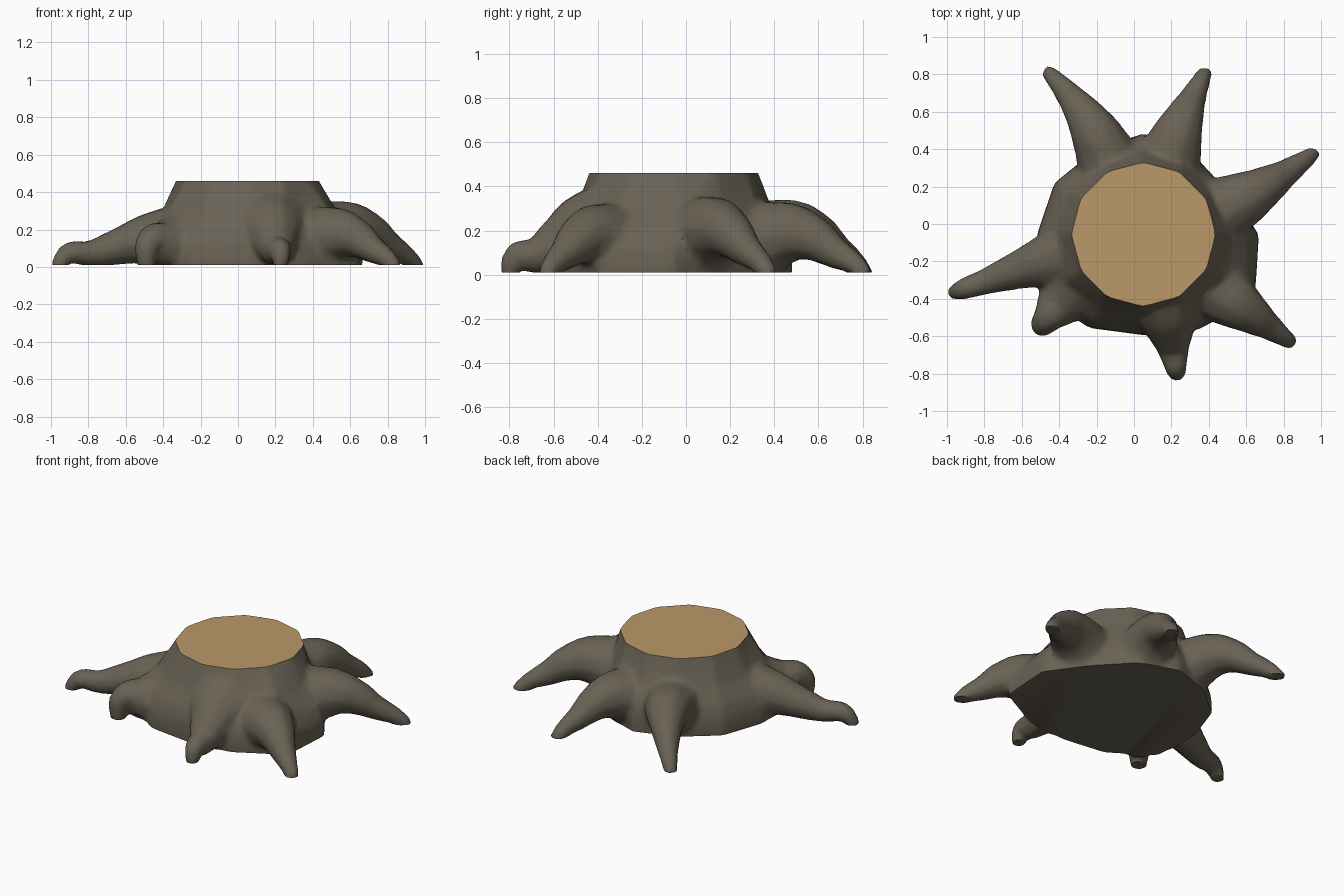
import bpy, bmesh, math
from mathutils import Vector

if "Cube" in bpy.data.objects:
    bpy.data.objects.remove(bpy.data.objects["Cube"])

bark = bpy.data.materials.new("bark")
bark.diffuse_color = (0.142, 0.122, 0.090, 1)
bark.use_nodes = True
bark.node_tree.nodes["Principled BSDF"].inputs["Base Color"].default_value = bark.diffuse_color
wood = bpy.data.materials.new("cut_wood")
wood.diffuse_color = (0.49, 0.315, 0.139, 1)
wood.use_nodes = True
wood.node_tree.nodes["Principled BSDF"].inputs["Base Color"].default_value = wood.diffuse_color

TOP, BOTTOM = 0.46, 0.01
CENTRE = Vector((0.05, -0.055, 0))
bm = bmesh.new()

# Trunk: round at the saw cut, flaring to an uneven foot (radius every 30 degrees)
foot = [.62, .50, .51, .54, .52, .55, .57, .64, .58, .54, .59, .69]
levels = [(-.06, .93), (.03, 1), (.12, .96), (.20, .79), (.29, .43), (.46, 0), (.56, -.2)]
rings = []
for z, t in levels:
    ring = []
    for i, f in enumerate(foot):
        a = math.radians(30 * i)
        r = .385 * (1 - t) + f * t
        ring.append(bm.verts.new(CENTRE + Vector((r * math.cos(a), r * math.sin(a), z))))
    rings.append(ring)
for a, b in zip(rings, rings[1:]):
    for i in range(12):
        j = (i + 1) % 12
        bm.faces.new((a[i], a[j], b[j], b[i]))
bm.faces.new(rings[0][::-1])
bm.faces.new(rings[-1])

# Root side profiles: position along the root, height, radius
ARCH = [(0, .13, .20), (.25, .175, .17), (.44, .205, .138), (.60, .18, .105),
        (.76, .11, .074), (.89, .06, .055), (1, -.01, .04)]
KNEE = [(0, .16, .20), (.28, .155, .145), (.53, .11, .102), (.76, .07, .07),
        (.90, .075, .06), (1, -.01, .038)]
STUB = [(0, .14, .19), (.6, .12, .135), (.9, .14, .078), (1, -.02, .045)]


def add_root(profile, start, tip, bend=0, lift=1, fat=1):
    """Tapered tube from start to tip, bowed sideways by bend."""
    start, tip = Vector((*start, 0)), Vector((*tip, 0))
    side = Vector((0, 0, 1)).cross((tip - start).normalized())
    cu = bpy.data.curves.new("root_path", 'CURVE')
    cu.dimensions = '3D'
    cu.bevel_depth = 1.0
    cu.bevel_resolution = 3
    cu.resolution_u = 4
    cu.use_fill_caps = True
    sp = cu.splines.new('BEZIER')
    sp.bezier_points.add(len(profile) - 1)
    for p, (t, z, r) in zip(sp.bezier_points, profile):
        p.co = start.lerp(tip, t) + side * bend * math.sin(math.pi * t) + Vector((0, 0, z * lift))
        p.radius = r * (1 + (fat - 1) * (1 - t * t))
        p.handle_left_type = p.handle_right_type = 'AUTO'
    tmp = bpy.data.objects.new("root_helper", cu)
    bpy.context.collection.objects.link(tmp)
    bpy.context.view_layer.update()
    deps = bpy.context.evaluated_depsgraph_get()
    bm.from_mesh(bpy.data.meshes.new_from_object(tmp.evaluated_get(deps)))
    bpy.data.objects.remove(tmp)


add_root(KNEE, (-.25, -.12), (-.975, -.37))
add_root(ARCH, (-.08, .18), (-.465, .82), -.05)
add_root(ARCH, (.14, .18), (.385, .82), .02, .92, 1.05)
add_root(ARCH, (.27, -.01), (.97, .385), -.03, 1, 1.1)
add_root(ARCH, (.30, -.25), (.85, -.64), 0, .85, 1.08)
add_root(KNEE, (.16, -.32), (.23, -.81), 0, 1.2, 1.35)
add_root(STUB, (-.25, -.25), (-.495, -.545))
bmesh.ops.remove_doubles(bm, verts=bm.verts, dist=1e-5)
bmesh.ops.recalc_face_normals(bm, faces=bm.faces)

mesh = bpy.data.meshes.new("tree_stump")
bm.to_mesh(mesh)
bm.free()
stump = bpy.data.objects.new("tree_stump", mesh)
bpy.context.collection.objects.link(stump)

# Fuse trunk and roots, soften the joins, reduce the face count
m = stump.modifiers.new("fuse", 'REMESH')
m.mode = 'VOXEL'
m.voxel_size = 0.016
m = stump.modifiers.new("soften", 'SMOOTH')
m.factor = 0.5
m.iterations = 12
m = stump.modifiers.new("reduce", 'DECIMATE')
m.ratio = 0.12
bpy.context.view_layer.update()
deps = bpy.context.evaluated_depsgraph_get()
fused = bpy.data.meshes.new_from_object(stump.evaluated_get(deps))
stump.modifiers.clear()
stump.data = fused
fused.materials.clear()
fused.materials.append(bark)
fused.materials.append(wood)

# Saw the top flat and level the underside
bm = bmesh.new()
bm.from_mesh(fused)
for z, n in ((TOP, 1), (BOTTOM, -1)):
    bmesh.ops.bisect_plane(bm, geom=bm.verts[:] + bm.edges[:] + bm.faces[:], dist=1e-5,
                           plane_co=(0, 0, z), plane_no=(0, 0, n), clear_outer=True)
    bmesh.ops.holes_fill(bm, edges=[e for e in bm.edges if e.is_boundary], sides=0)
bmesh.ops.recalc_face_normals(bm, faces=bm.faces)
for f in bm.faces:
    f.smooth = True
    f.material_index = int(all(v.co.z > TOP - 1e-3 for v in f.verts))
bm.to_mesh(fused)
bm.free()

bpy.context.view_layer.objects.active = stump
stump.select_set(True)
bpy.ops.object.shade_smooth_by_angle(angle=math.radians(50))
